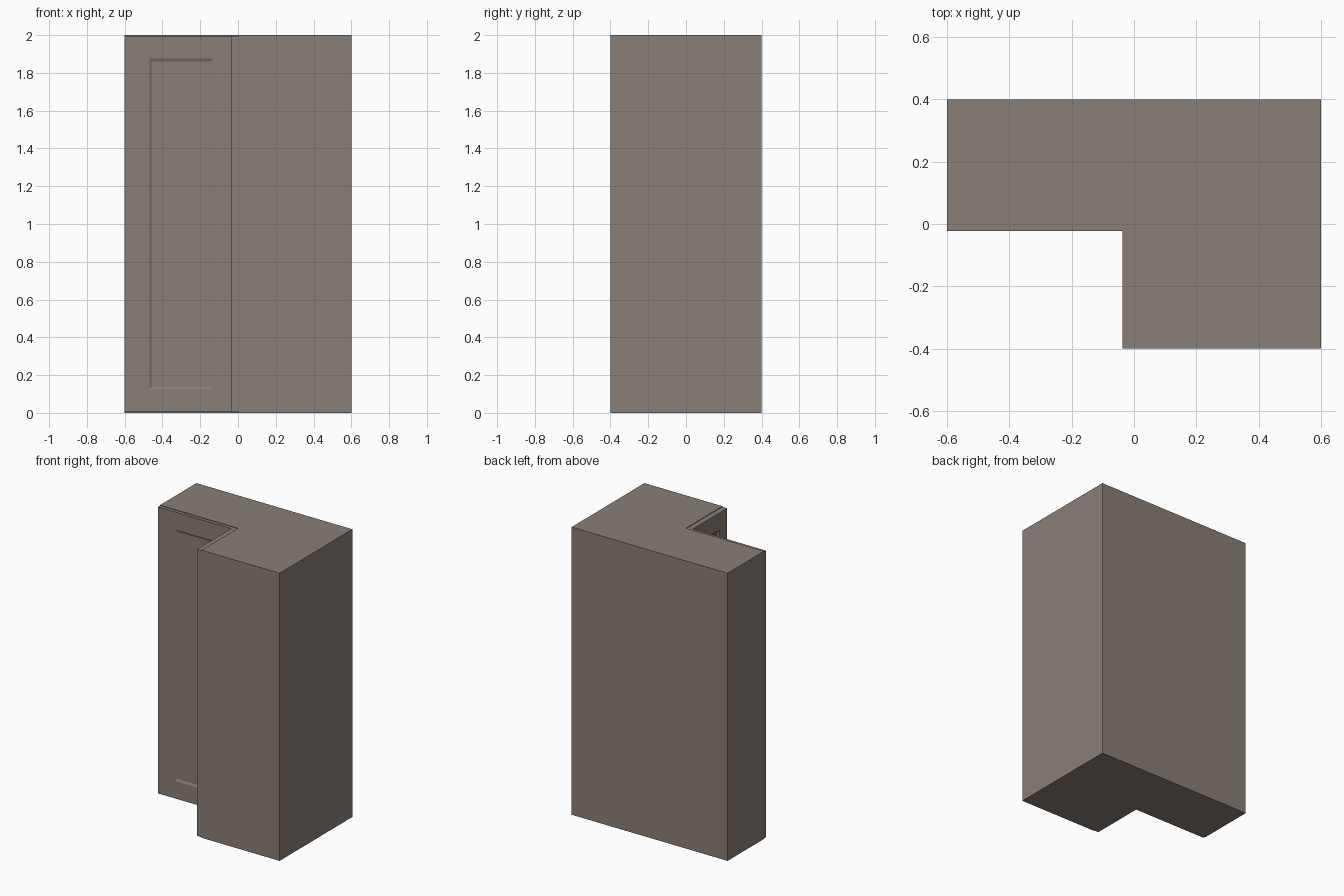
import bpy, bmesh
from mathutils import Vector

if "Cube" in bpy.data.objects:
    bpy.data.objects.remove(bpy.data.objects["Cube"])

H = 2.0


def finish(name, bm):
    bmesh.ops.recalc_face_normals(bm, faces=bm.faces)
    mesh = bpy.data.meshes.new(name)
    bm.to_mesh(mesh)
    bm.free()
    mat = bpy.data.materials.get("cabinet_finish") or bpy.data.materials.new("cabinet_finish")
    mat.diffuse_color = (0.25, 0.21, 0.18, 1)
    mat.use_nodes = True
    mat.node_tree.nodes["Principled BSDF"].inputs["Base Color"].default_value = mat.diffuse_color
    mesh.materials.append(mat)
    ob = bpy.data.objects.new(name, mesh)
    bpy.context.collection.objects.link(ob)
    return ob


def door(name, u0, u1, p0, p1, thick, slope, depth, place):
    """Door leaf with a recessed panel; place(u, w, z) maps width/outward/height to the world."""
    zb, zt = 0.004, H - 0.004
    rings = [(u0, u1, zb, zt, 0),
             (u0, u1, zb, zt, thick),
             (p0, p1, 0.125, H - 0.125, thick),
             (p0 + slope, p1 - slope, 0.14, H - 0.14, thick - depth)]
    bm = bmesh.new()
    loops = []
    for a, b, lo, hi, w in rings:
        corners = ((a, lo), (b, lo), (b, hi), (a, hi))
        loops.append([bm.verts.new(Vector(place(u, w, z))) for u, z in corners])
    for r, s in zip(loops, loops[1:]):
        for i in range(4):
            j = (i + 1) % 4
            bm.faces.new((r[i], r[j], s[j], s[i]))
    bm.faces.new(loops[0])
    bm.faces.new(loops[-1])
    return finish(name, bm)


# L-shaped cabinet body
bm = bmesh.new()
outline = [(-0.6, 0), (0, 0), (0, -0.4), (0.6, -0.4), (0.6, 0.4), (-0.6, 0.4)]
base = bm.faces.new([bm.verts.new((x, y, 0)) for x, y in outline])
top = bmesh.ops.extrude_face_region(bm, geom=[base], use_keep_orig=True)
bmesh.ops.translate(bm, vec=(0, 0, H),
                    verts=[v for v in top["geom"] if isinstance(v, bmesh.types.BMVert)])
finish("cabinet_body", bm)

# Two door leaves on the inner corner faces
door("front_door", -0.6, -0.037, -0.47, -0.13, 0.022, 0.015, 0.007,
     lambda u, w, z: (u, -w, z))
door("side_door", -0.4, 0.0, -0.313, -0.087, 0.037, 0.01, 0.012,
     lambda u, w, z: (-w, u, z))
